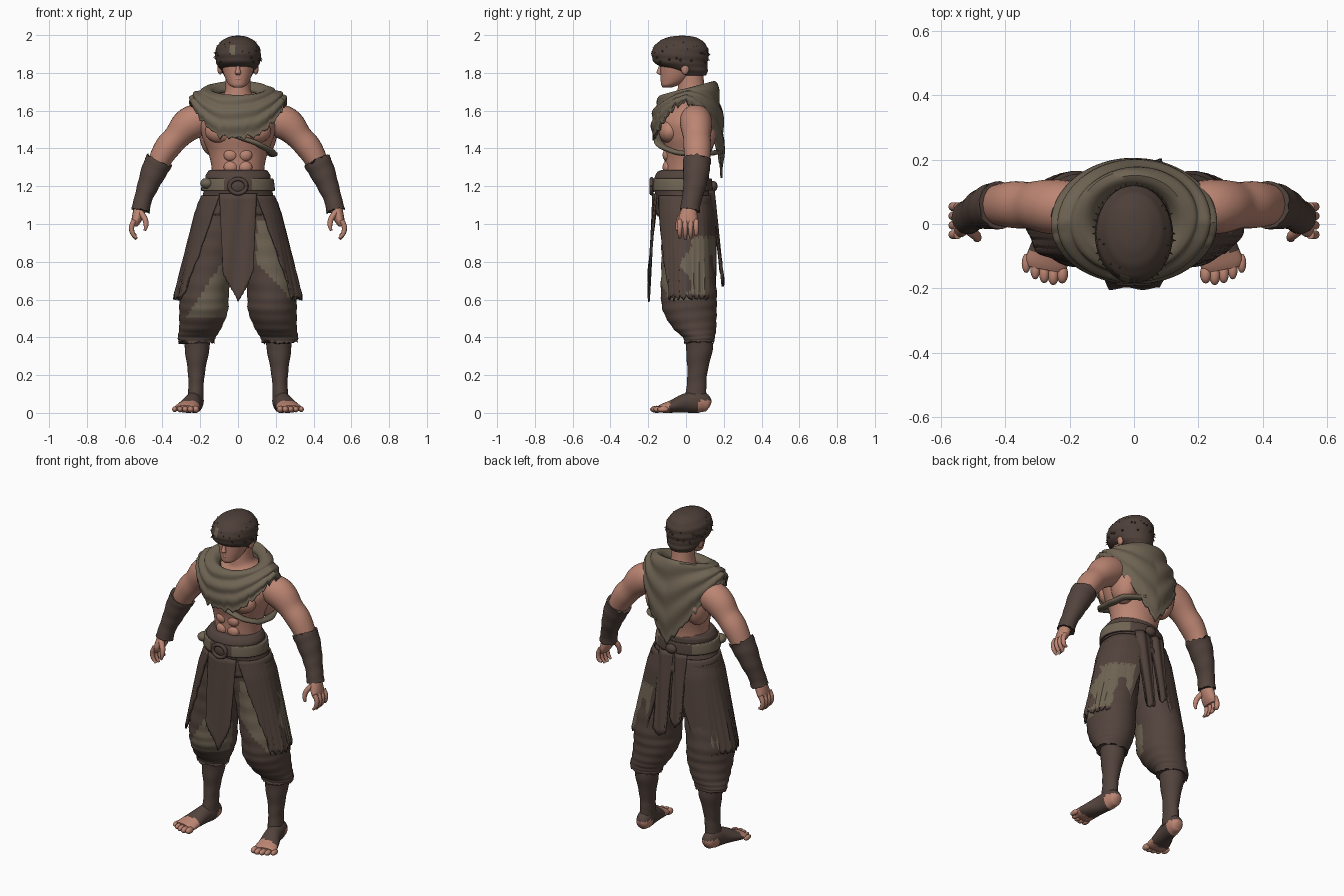
import bpy, bmesh, math, random
from mathutils import Vector, Matrix

if "Cube" in bpy.data.objects:
    bpy.data.objects.remove(bpy.data.objects["Cube"])

random.seed(4)
PI = math.pi


def material(name, rgb):
    m = bpy.data.materials.new(name)
    m.diffuse_color = (*rgb, 1)
    m.use_nodes = True
    m.node_tree.nodes["Principled BSDF"].inputs["Base Color"].default_value = m.diffuse_color
    return m


SKIN = material("skin", (0.50, 0.235, 0.17))
BROWN = material("dark brown cloth", (0.085, 0.056, 0.046))
HAIR = material("dark brown hair", (0.075, 0.050, 0.040))
KHAKI = material("khaki cloth", (0.16, 0.128, 0.088))


def finish(name, bm, mats, rule=None, thick=0):
    """Turn a bmesh into a smooth object; rule(centre) picks the second colour."""
    bmesh.ops.recalc_face_normals(bm, faces=bm.faces[:])
    for f in bm.faces:
        f.smooth = True
        f.material_index = int(bool(rule and rule(f.calc_center_median())))
    me = bpy.data.meshes.new(name)
    bm.to_mesh(me)
    bm.free()
    for m in mats:
        me.materials.append(m)
    me.set_sharp_from_angle(angle=math.radians(50))
    ob = bpy.data.objects.new(name, me)
    bpy.context.collection.objects.link(ob)
    if thick:
        mod = ob.modifiers.new("thickness", "SOLIDIFY")
        mod.thickness, mod.offset = thick, 0
    return ob


def spline(pts, steps):
    """Catmull-Rom interpolation through tuples of any length."""
    out = []
    for i in range(len(pts) - 1):
        a, b, c, d = pts[max(i - 1, 0)], pts[i], pts[i + 1], pts[min(i + 2, len(pts) - 1)]
        for k in range(steps):
            t = k / steps
            out.append([0.5 * (2 * q + (r - p) * t + (2 * p - 5 * q + 4 * r - s) * t * t
                               + (3 * q - p - 3 * r + s) * t ** 3) for p, q, r, s in zip(a, b, c, d)])
    return out + [list(pts[-1])]


def table(x, rows):
    """Linear lookup in (x, value) rows."""
    for (x0, y0), (x1, y1) in zip(rows, rows[1:]):
        if x <= x1:
            return y0 + (y1 - y0) * (x - x0) / (x1 - x0)
    return rows[-1][1]


def tube(name, pts, mats, n=28, flat=False, ref=(0, 1, 0), fold=0, ragged=(0, 0), rule=None, steps=5):
    """Loft of ellipses through (x, y, z, radius across, radius along ref)."""
    P = spline(pts, steps)
    bm, rings = bmesh.new(), []
    for i, p in enumerate(P):
        c = Vector(p[:3])
        t = Vector(P[min(i + 1, len(P) - 1)][:3]) - Vector(P[max(i - 1, 0)][:3])
        t = Vector((0, 0, 1)) if flat else t.normalized()
        b = Vector(ref)
        b = (b - t * b.dot(t)).normalized()
        a = b.cross(t)
        jag = ragged[0] if i == 0 else ragged[1] if i == len(P) - 1 else 0
        ring = []
        for k in range(n):
            w = 2 * PI * k / n
            f = 1 + fold * math.sin(i * 1.3 + 1.5 * math.sin(w))
            ring.append(bm.verts.new(c + (a * p[3] * math.cos(w) + b * p[4] * math.sin(w)) * f
                                     + t * random.uniform(-jag, jag)))
        rings.append(ring)
    for r, q in zip(rings, rings[1:]):
        for k in range(n):
            bm.faces.new((r[k], r[(k + 1) % n], q[(k + 1) % n], q[k]))
    bm.faces.new(rings[0])
    bm.faces.new(rings[-1])
    return finish(name, bm, mats, rule)


def sheet(name, fn, nu, nv, mats, thick=0.01, closed=False, rule=None):
    """Cloth surface from fn(u, v)."""
    bm = bmesh.new()
    g = [[bm.verts.new(fn(u / nu, v / nv)) for u in range(nu if closed else nu + 1)] for v in range(nv + 1)]
    for r, q in zip(g, g[1:]):
        for k in range(nu):
            j = (k + 1) % len(r)
            bm.faces.new((r[k], r[j], q[j], q[k]))
    return finish(name, bm, mats, rule, thick)


def blob(name, loc, r, mat):
    bm = bmesh.new()
    bmesh.ops.create_uvsphere(bm, u_segments=20, v_segments=12, radius=1,
                              matrix=Matrix.Translation(loc) @ Matrix.Diagonal((*r, 1)))
    return finish(name, bm, [mat])


def jag(a):
    return 0.010 * math.sin(37 * a) + 0.008 * math.sin(71 * a + 1)


# Torso and neck: height, half width, front y, back y
torso = [(1.22, .14, -.11, .12), (1.30, .14, -.113, .12), (1.38, .158, -.118, .135), (1.46, .19, -.14, .16),
         (1.54, .20, -.145, .165), (1.61, .165, -.10, .16), (1.66, .11, -.055, .14), (1.70, .07, -.045, .105),
         (1.80, .065, -.04, .09)]
tube("torso", [(0, (f + b) / 2, z, w, (b - f) / 2) for z, w, f, b in torso], [SKIN], 40, True)

# Head, nose, lips
tube("head", [(0, -.10, 1.722, .022, .022), (0, -.086, 1.735, .045, .045), (0, -.062, 1.76, .062, .072),
              (0, -.045, 1.80, .078, .09), (0, -.035, 1.85, .088, .10), (0, -.03, 1.93, .08, .10)], [SKIN], 32, True)
tube("nose", [(0, -.13, 1.85, .008, .008), (0, -.138, 1.82, .011, .012), (0, -.142, 1.80, .016, .014),
              (0, -.132, 1.79, .01, .008)], [SKIN], 12, True)
blob("lips", (0, -.125, 1.768), (.022, .011, .009), SKIN)

# Hair cap with tufts
tube("hair", [(0, .035, 1.785, .07, .07), (0, .02, 1.81, .092, .095), (0, -.022, 1.845, .112, .135),
              (0, -.031, 1.885, .12, .15), (0, -.03, 1.93, .116, .146), (0, -.026, 1.968, .088, .115),
              (0, -.022, 1.99, .05, .068), (0, -.02, 1.997, .01, .012)], [HAIR, KHAKI], 48, True, fold=.012,
     rule=lambda c: c.y < -.08 and -.045 < c.x < -.012 and 1.89 < c.z < 1.95)
bm = bmesh.new()
for i in range(46):
    w = 2 * PI * i / 46 * 5
    e = random.uniform(-.35, .85)
    d = Vector((math.cos(w) * math.cos(e), math.sin(w) * math.cos(e), math.sin(e)))
    p = Vector((0, -.03, 1.885)) + Vector((d.x * .117, d.y * .146, d.z * .105))
    tilt = (d + Vector((0, 0, random.uniform(-.9, .2)))).normalized()
    bmesh.ops.create_cone(bm, segments=6, radius1=.014, radius2=0, depth=.034,
                          matrix=Matrix.Translation(p) @ tilt.to_track_quat("Z", "Y").to_matrix().to_4x4())
finish("hair_tufts", bm, [HAIR])


# Cowl: rolled neck rim, draped front, long pointed back
def cowl(u, v):
    a = 2 * PI * u
    s, c = math.sin(a), math.cos(a)
    deg = math.degrees(a if a <= PI else 2 * PI - a)
    rim = Vector((.165 * s, .012 - .143 * c, 1.715 - .038 * c))
    inner = Vector((.115 * s, .015 - .10 * c, 1.675 - .03 * c))
    if v < .15:
        return inner.lerp(rim, v / .15) + Vector((0, 0, .012 * math.sin(PI * v / .15)))
    t = (v - .15) / .85
    z = table(deg, [(0, 1.455), (24, 1.465), (48, 1.545), (70, 1.62), (90, 1.65), (110, 1.60),
                    (140, 1.47), (165, 1.33), (180, 1.25)])
    hem = Vector((.255 * s, -(.172 if c > 0 else .188) * c, z + jag(a) * t ** 3))
    bulge = .022 * math.sin(PI * t) + .007 * math.sin(6 * PI * t + .9 * math.sin(2 * a)) * (1 - t * .5)
    return rim.lerp(hem, t) + Vector((s, -c, .3)) * bulge


sheet("cowl", cowl, 96, 30, [KHAKI], .012, closed=True)
tube("chest_strap", [(-.02, -.145, 1.47, .02, .012), (.09, -.145, 1.43, .024, .014), (.165, -.085, 1.39, .024, .014),
                     (.185, .02, 1.37, .024, .014), (.16, .115, 1.375, .024, .014), (.06, .172, 1.38, .024, .012)],
     [KHAKI], 14, ref=(0, 0, 1), fold=.1)


# Waist sash, khaki belt, buckle and back knot
tube("waist_sash", [(0, -.012, 1.285, .15, .122), (0, -.02, 1.265, .168, .14), (0, -.02, 1.21, .178, .148),
                    (0, -.012, 1.14, .192, .15), (0, -.005, 1.07, .222, .155), (0, -.003, 1.04, .212, .148)],
     [BROWN], 48, True, fold=.012)
tube("belt", [(0, -.02, 1.175, .186, .154), (0, -.02, 1.18, .195, .162), (0, -.02, 1.235, .189, .158),
              (0, -.02, 1.24, .178, .15)], [BROWN, KHAKI], 48, True,
     rule=lambda c: abs(c.x) > .075 and c.z > 1.18 and c.y < .11)
buckle = [(.045 * math.cos(w * PI / 6), -.182, 1.2 + .038 * math.sin(w * PI / 6), .011, .011) for w in range(13)]
tube("buckle_ring", buckle, [BROWN], 10)
blob("buckle_boss", (0, -.175, 1.2), (.04, .012, .033), BROWN)
blob("back_knot", (0, .145, 1.2), (.035, .022, .028), BROWN)
blob("side_knot", (-.165, -.10, 1.215), (.035, .035, .028), KHAKI)


# Torn centre flaps
def flap(name, x0, half, top, tip, y0, y1, point):
    def fn(u, v):
        k = 2 * u - 1
        low = tip + point * abs(k) + jag(k) * 1.2
        w = half * (1 - .18 * v)
        y = y0 + (y1 - y0) * v - math.copysign(.02 * k * k * (1 - v), y0) + .004 * math.sin(5 * k + 3 * v)
        return Vector((x0 + k * w, y, top + (low - top) * v))
    sheet(name, fn, 24, 16, [BROWN], .008)


flap("front_flap", 0, .098, 1.16, .58, -.172, -.197, .17)
flap("back_flap_long", .045, .05, 1.18, .66, .145, .196, .05)
flap("back_flap_short", -.055, .045, 1.18, .73, .145, .185, .07)


# Open skirt panels
def skirt(s):
    def fn(u, v):
        a0, a1 = 27 + 31 * v, 177 - 27 * v
        a = math.radians(a0 + (a1 - a0) * u)
        rx = table(v, [(0, .19), (.18, .226), (.5, .268), (1, .332)])
        front = table(v, [(0, .155), (.2, .162), (1, .15)])
        back = table(v, [(0, .135), (.2, .155), (1, .172)])
        f = 1 + .022 * v * math.sin(9 * a + s)
        sx, c = math.sin(a) ** .85, math.copysign(abs(math.cos(a)) ** .85, math.cos(a))
        z = 1.15 + (.61 + jag(a + s) - 1.15) * v
        return Vector((s * rx * sx * f, -(front if c > 0 else back) * c * f, z))
    return fn


def skirt_patch(c):
    if c.x > 0:
        return 0 < c.y - .03 * math.sin(c.z * 30) and c.y < .15 and .63 < c.z < .93
    return c.y > .09 and c.x < -.17 and .64 < c.z < .72


def pants_patch(c):
    if c.y > .01:
        return False
    if c.x > 0:
        return .6 < c.z < 1.03 and c.x > .1 + max(0, .8 - c.z) * .9
    return .5 < c.z < .8 and .045 < -c.x < .085 + (.8 - c.z) * .64


for s, side in ((1, "left"), (-1, "right")):
    def part(name, pts, mats, *args, **kw):
        return tube(side + "_" + name, [(s * p[0], *p[1:]) for p in pts], mats, *args, **kw)

    def lump(name, loc, r, mat=SKIN):
        return blob(side + "_" + name, (s * loc[0], loc[1], loc[2]), r, mat)

    # Ears and chest muscles
    lump("ear", (.095, -.005, 1.825), (.014, .022, .034))
    lump("pectoral", (.085, -.085, 1.49), (.09, .06, .065))
    lump("back_muscle", (.135, .075, 1.48), (.07, .085, .12))
    for z in (1.30, 1.365):
        lump("abdominal", (.038, -.098, z), (.038, .026, .034))
    # Upper arm and forearm wrap
    part("upper_arm", [(.15, .05, 1.56, .07, .075), (.225, .052, 1.545, .088, .085), (.275, .055, 1.515, .086, .083),
                       (.325, .058, 1.46, .07, .073), (.37, .06, 1.41, .069, .073), (.405, .06, 1.355, .062, .068),
                       (.43, .06, 1.30, .055, .06)], [SKIN])
    part("forearm_wrap", [(.417, .058, 1.335, .073, .074), (.445, .054, 1.28, .068, .07), (.478, .045, 1.20, .056, .06),
                          (.503, .03, 1.13, .047, .052), (.517, .02, 1.07, .05, .053)], [BROWN],
         fold=.018, ragged=(.012, .005))
    # Hand
    part("palm", [(.515, .02, 1.10, .03, .035), (.525, .015, 1.06, .032, .045), (.54, .01, 1.015, .025, .052),
                  (.548, .01, .99, .015, .045)], [SKIN], 18)
    for i in range(4):
        y, low = -.033 + i * .029, (.925, .918, .922, .94)[i]
        part("finger", [(.548, y, 1.02, .014, .014), (.563, y, .985, .014, .014), (.558, y, .95, .012, .012),
                        (.538, y, low, .007, .007)], [SKIN], 10)
    part("thumb", [(.515, -.015, 1.06, .016, .018), (.492, -.035, 1.025, .015, .016), (.487, -.045, .99, .012, .012),
                   (.494, -.048, .965, .006, .006)], [SKIN], 10)
    # Baggy trousers, skirt panel, shin wraps
    part("trouser_leg", [(.10, 0, 1.12, .11, .125), (.125, 0, .95, .13, .13), (.15, .008, .8, .13, .138),
                         (.178, .015, .64, .13, .148), (.182, .02, .54, .129, .142), (.20, .045, .45, .112, .115),
                         (.218, .068, .40, .10, .085), (.22, .07, .375, .095, .08)], [BROWN, KHAKI], 48, True,
         fold=.014, ragged=(0, .014), rule=pants_patch, steps=8)
    sheet(side + "_skirt_panel", skirt(s), 60, 28, [BROWN, KHAKI], .01, rule=skirt_patch)
    part("shin_wrap", [(.215, .07, .42, .075, .072), (.217, .07, .33, .064, .07), (.22, .061, .22, .046, .053),
                       (.222, .055, .14, .04, .052), (.225, .052, .06, .044, .06)], [BROWN], flat=True, fold=.02)
    # Foot with wrapped middle, bare heel and toes
    part("foot", [(.222, .128, .04, .015, .015), (.223, .115, .045, .04, .034), (.228, .07, .058, .058, .046),
                  (.24, 0, .052, .052, .048), (.26, -.07, .035, .035, .06), (.272, -.12, .025, .025, .066),
                  (.276, -.14, .022, .018, .058)], [BROWN, SKIN], 24, ref=(1, 0, 0),
         rule=lambda c: c.y < -.085 or (c.y > .06 and c.z < .065))
    for i in range(5):
        lump("toe", (.223 + i * .028, (-.155, -.16, -.154, -.142, -.122)[i], .019),
             (.018 - i * .001, .03, .019 - i * .001))
